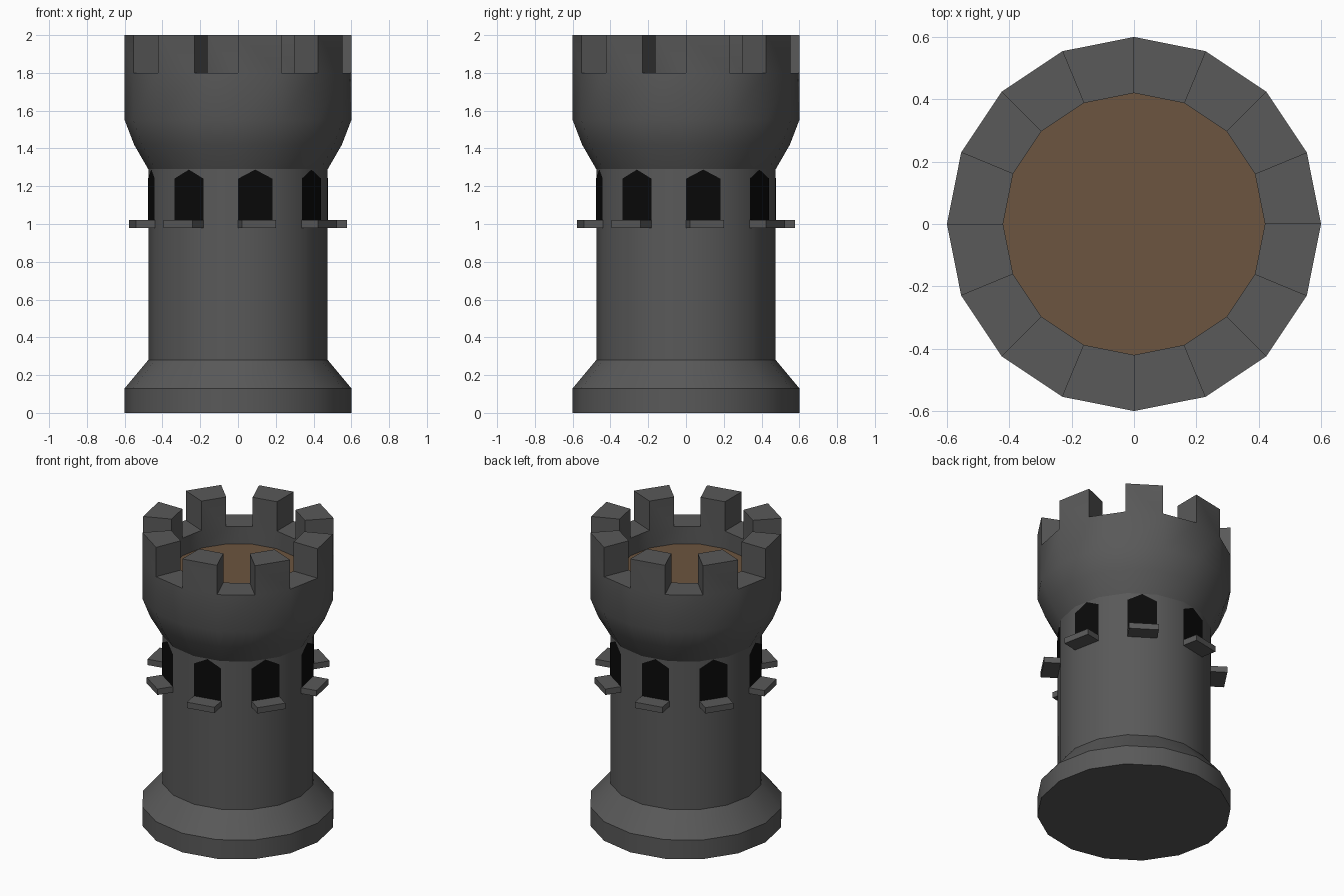
import bpy, bmesh
from math import sin, cos, radians
from mathutils import Matrix, Vector

if "Cube" in bpy.data.objects:
    bpy.data.objects.remove(bpy.data.objects["Cube"])

SIDES = 16
STEP = radians(360 / SIDES)


def material(name, rgb):
    m = bpy.data.materials.new(name)
    m.diffuse_color = (*rgb, 1)
    m.use_nodes = True
    m.node_tree.nodes["Principled BSDF"].inputs["Base Color"].default_value = m.diffuse_color
    return m


STONE = material("stone", (0.10, 0.10, 0.10))
WOOD = material("wood", (0.15, 0.09, 0.05))
DARK = material("dark_opening", (0.003, 0.003, 0.003))


def finish(bm, name, mat, smooth=False):
    bmesh.ops.recalc_face_normals(bm, faces=bm.faces)
    mesh = bpy.data.meshes.new(name)
    bm.to_mesh(mesh)
    bm.free()
    mesh.materials.append(mat)
    ob = bpy.data.objects.new(name, mesh)
    bpy.context.collection.objects.link(ob)
    if smooth:
        bpy.ops.object.select_all(action='DESELECT')
        ob.select_set(True)
        bpy.context.view_layer.objects.active = ob
        bpy.ops.object.shade_smooth_by_angle(angle=radians(25))
    return ob


def ring(bm, r, z):
    return [bm.verts.new((r * cos(i * STEP), r * sin(i * STEP), z)) for i in range(SIDES)]


# Tower wall: turned profile, from the base up and over the parapet to the floor
PROFILE = [(0.6, 0), (0.6, 0.13), (0.475, 0.28), (0.475, 1.29), (0.55, 1.42),
           (0.6, 1.55), (0.6, 1.8), (0.42, 1.8), (0.42, 1.68)]
bm = bmesh.new()
rings = [ring(bm, r, z) for r, z in PROFILE]
bm.faces.new(rings[0])
parapet = []
for k, (a, b) in enumerate(zip(rings, rings[1:])):
    for i in range(SIDES):
        j = (i + 1) % SIDES
        f = bm.faces.new((a[i], a[j], b[j], b[i]))
        if k == 6 and i % 2 == 0:
            parapet.append(f)
bmesh.ops.recalc_face_normals(bm, faces=bm.faces)

# Battlements: every other parapet face raised
tops = bmesh.ops.extrude_discrete_faces(bm, faces=parapet)["faces"]
bmesh.ops.translate(bm, verts=list({v for f in tops for v in f.verts}), vec=(0, 0, 0.2))
finish(bm, "tower_wall", STONE, smooth=True)

# Wooden roof floor
bm = bmesh.new()
bm.faces.new(ring(bm, 0.42, 1.68))
floor = finish(bm, "roof_floor", WOOD)
if floor.data.polygons[0].normal.z < 0:
    floor.data.flip_normals()

# Pointed windows and sills, one on every other wall face
FACE_R = 0.475 * cos(STEP / 2)
HALF = 0.475 * sin(STEP / 2)
OUTLINE = [(-HALF, 1.02), (HALF, 1.02), (HALF, 1.24), (0, 1.288), (-HALF, 1.24)]
windows, sills = bmesh.new(), bmesh.new()
for k in range(SIDES // 2):
    turn = Matrix.Rotation((2 * k + 0.5) * STEP, 4, 'Z')
    windows.faces.new([windows.verts.new(turn @ Vector((FACE_R + 0.002, y, z)))
                       for y, z in OUTLINE])
    depth = 0.57 - FACE_R + 0.02
    box = (turn @ Matrix.Translation((0.57 - depth / 2, 0, 1.0))
           @ Matrix.Diagonal((depth, 2 * HALF, 0.04, 1)))
    bmesh.ops.create_cube(sills, size=1, matrix=box)
win = finish(windows, "windows", DARK)
for p in win.data.polygons:
    if p.normal.dot(p.center * Vector((1, 1, 0))) < 0:
        p.flip()
finish(sills, "window_sills", STONE)
